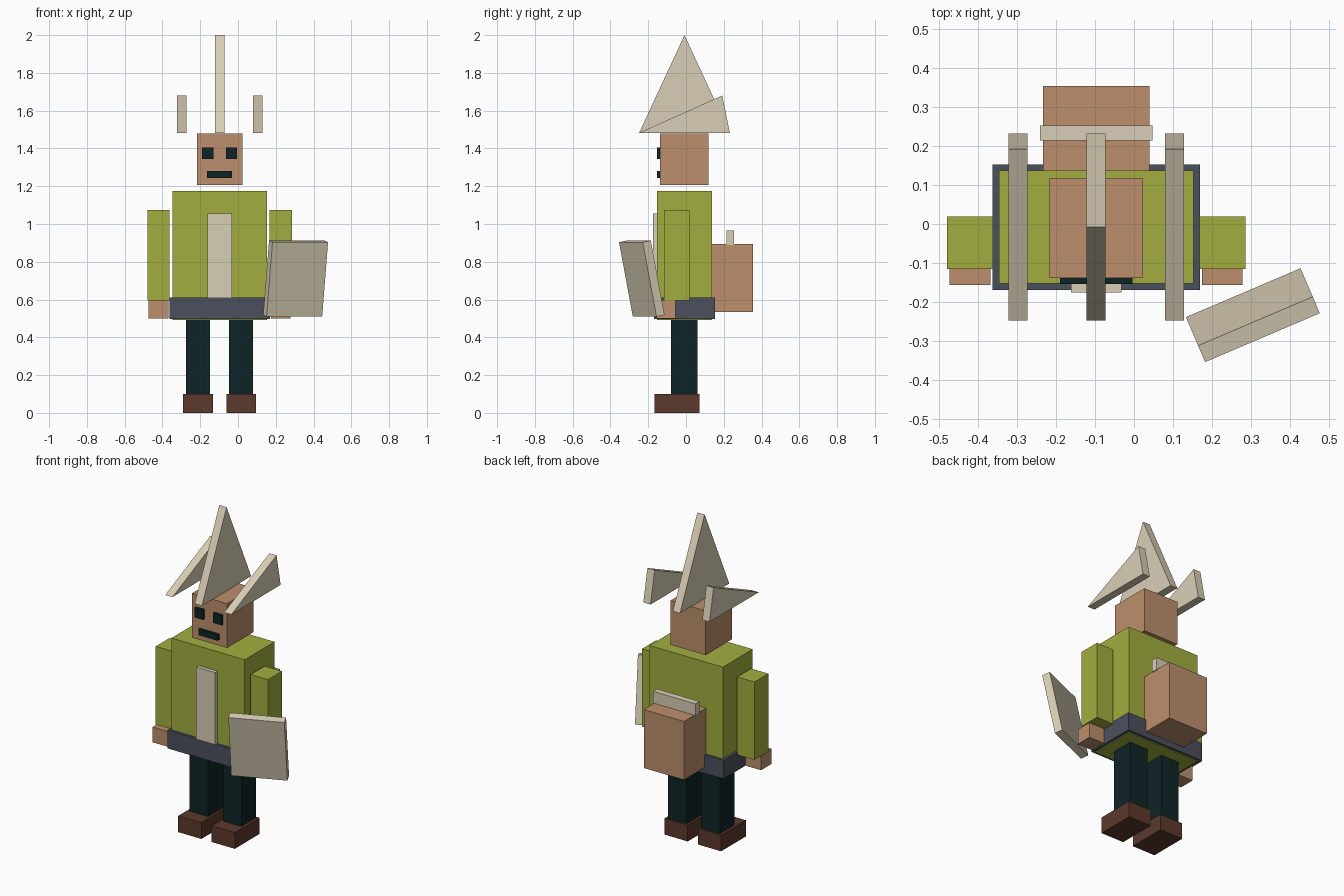
import bpy, bmesh, math
from mathutils import Matrix, Euler

if "Cube" in bpy.data.objects:
    bpy.data.objects.remove(bpy.data.objects["Cube"])


def material(name, rgb):
    # sRGB 0-255 to linear viewport colour
    lin = [c / 255 / 12.92 if c < 11 else ((c / 255 + 0.055) / 1.055) ** 2.4 for c in rgb]
    m = bpy.data.materials.new(name)
    m.diffuse_color = (*lin, 1)
    m.use_nodes = True
    m.node_tree.nodes["Principled BSDF"].inputs["Base Color"].default_value = m.diffuse_color
    return m


SKIN = material("tan", (188, 143, 109))
GREEN = material("olive green", (162, 174, 62))
DARK = material("dark teal", (14, 36, 38))
BROWN = material("dark brown", (92, 57, 44))
SLATE = material("slate", (75, 80, 93))
BONE = material("bone", (217, 207, 182))


def finish(name, bm, mat):
    bmesh.ops.recalc_face_normals(bm, faces=bm.faces)
    mesh = bpy.data.meshes.new(name)
    bm.to_mesh(mesh)
    bm.free()
    mesh.materials.append(mat)
    ob = bpy.data.objects.new(name, mesh)
    bpy.context.collection.objects.link(ob)
    return ob


def box(name, mat, x, y, z):
    """Box from (min, max) ranges on each axis."""
    bm = bmesh.new()
    size = [r[1] - r[0] for r in (x, y, z)]
    mid = [(r[0] + r[1]) / 2 for r in (x, y, z)]
    bmesh.ops.create_cube(bm, size=1, matrix=Matrix.Diagonal((*size, 1)))
    ob = finish(name, bm, mat)
    ob.location = mid
    return ob


def fin(name, x, profile):
    """Flat plate extruded along x from a (y, z) outline."""
    bm = bmesh.new()
    face = bm.faces.new([bm.verts.new((x - 0.0245, y, z)) for y, z in profile])
    ext = bmesh.ops.extrude_face_region(bm, geom=[face])
    verts = [v for v in ext["geom"] if isinstance(v, bmesh.types.BMVert)]
    bmesh.ops.translate(bm, verts=verts, vec=(0.049, 0, 0))
    return finish(name, bm, BONE)


MID = -0.097  # body centre line


def pair(name, mat, inner, outer, y, z):
    """Two boxes mirrored about the body centre line."""
    for side, s in (("left", -1), ("right", 1)):
        xs = sorted((MID + s * inner, MID + s * outer))
        box(f"{side}_{name}", mat, xs, y, z)


# legs and feet
pair("foot", BROWN, 0.035, 0.193, (-0.168, 0.072), (0, 0.1))
pair("leg", DARK, 0.05, 0.177, (-0.08, 0.062), (0.1, 0.493))

# torso, belt and shirt panel
box("torso", GREEN, (MID - 0.25, MID + 0.25), (-0.153, 0.137), (0.491, 1.175))
box("belt", SLATE, (MID - 0.266, MID + 0.266), (-0.169, 0.153), (0.497, 0.61))
box("shirt_panel", BONE, (MID - 0.065, MID + 0.065), (-0.176, -0.153), (0.61, 1.055))

# arms and hands
pair("arm", GREEN, 0.265, 0.383, (-0.116, 0.019), (0.594, 1.074))
pair("hand", SKIN, 0.271, 0.376, (-0.156, -0.055), (0.5, 0.594))

# head and face
box("head", SKIN, (MID - 0.12, MID + 0.12), (-0.138, 0.118), (1.207, 1.48))
pair("eye", DARK, 0.034, 0.093, (-0.154, -0.138), (1.345, 1.405))
box("mouth", DARK, (MID - 0.066, MID + 0.066), (-0.154, -0.138), (1.243, 1.28))

# crest fins
fin("centre_fin", MID, [(-0.248, 1.483), (0.232, 1.483), (-0.008, 2.0)])
for side, s in (("left", -1), ("right", 1)):
    fin(f"{side}_fin", MID + s * 0.201, [(-0.248, 1.483), (0.232, 1.483), (0.192, 1.68)])

# backpack with bedroll
box("backpack", SKIN, (MID - 0.137, MID + 0.137), (0.137, 0.354), (0.533, 0.893))
box("bedroll", BONE, (MID - 0.144, MID + 0.144), (0.214, 0.253), (0.888, 0.965))

# shield, leaning forward and turned outward
shield = box("shield", BONE, (-0.16, 0.16), (-0.0235, 0.0235), (-0.201, 0.201))
shield.rotation_euler = Euler((math.radians(11.4), 0, math.radians(23.1)))
shield.location = (0.305, -0.234, 0.711)
